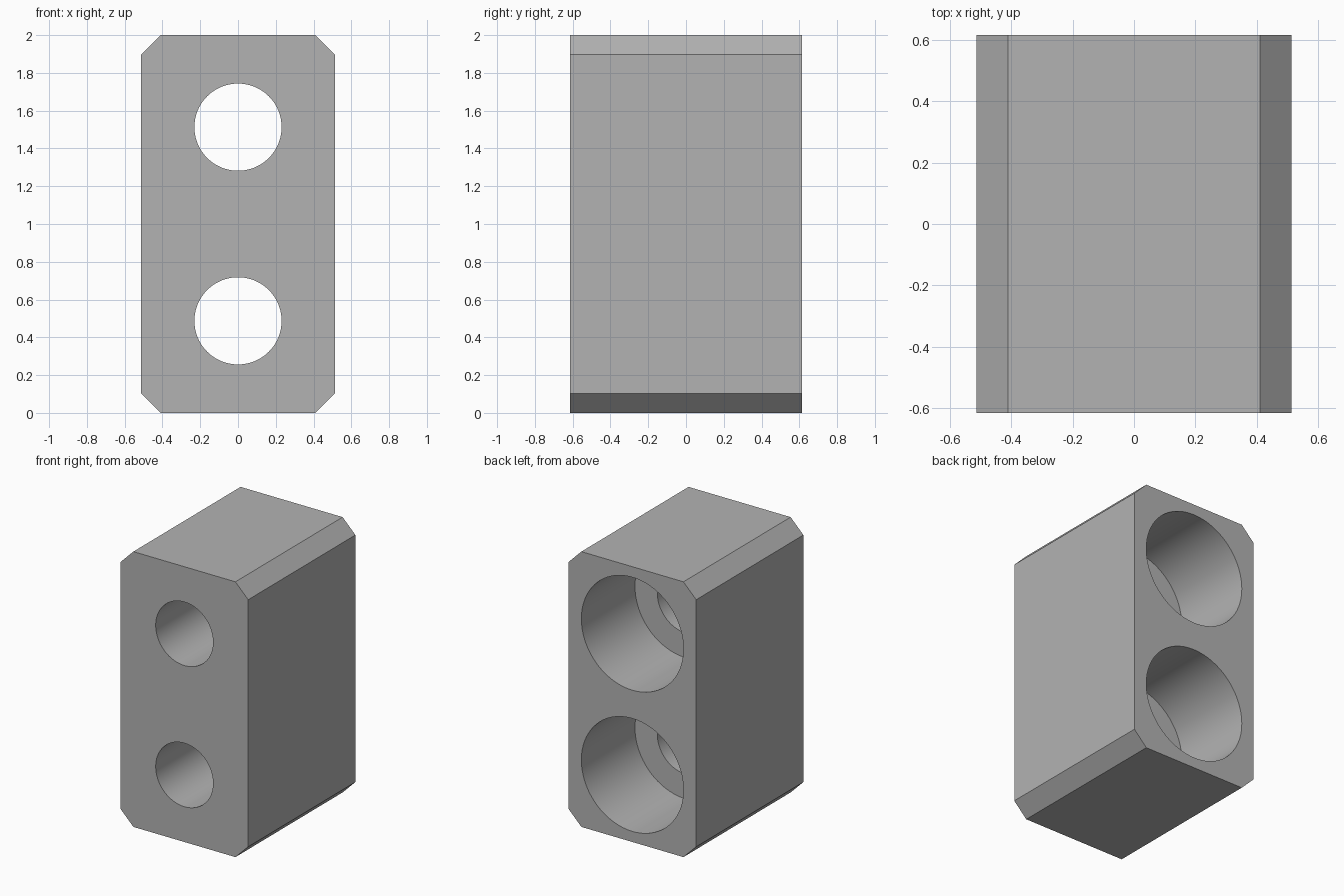
import bpy
import math

cube = bpy.data.objects.get("Cube")
if cube:
    bpy.data.objects.remove(cube, do_unlink=True)

UNIT = 2 / 19.5
WIDTH, DEPTH, HEIGHT = 10 * UNIT, 12 * UNIT, 2.0
CHAMFER = UNIT
HOLE_RADIUS, BORE_RADIUS = 2.25 * UNIT, 4 * UNIT
BORE_DEPTH = DEPTH / 2
HOLE_OFFSET = 5 * UNIT

grey = bpy.data.materials.new("light grey")
grey.use_nodes = True
colour = (0.45, 0.45, 0.45, 1)
grey.diffuse_color = colour
grey.node_tree.nodes["Principled BSDF"].inputs["Base Color"].default_value = colour


def chamfered_block(name):
    """Octagonal front outline extruded from front to back."""
    w, h, c = WIDTH / 2, HEIGHT / 2, CHAMFER
    corner = [(w, h - c), (w - c, h)]
    outline = corner + [(-x, z) for x, z in reversed(corner)]
    outline += [(-x, -z) for x, z in outline]
    n = len(outline)
    verts = [(x, y, z + h) for y in (-DEPTH / 2, DEPTH / 2) for x, z in outline]
    faces = [tuple(reversed(range(n))), tuple(range(n, 2 * n))]
    faces += [(i, (i + 1) % n, n + (i + 1) % n, n + i) for i in range(n)]
    # Outline runs anticlockwise seen from the front, so flip to face outwards
    faces = [tuple(reversed(f)) for f in faces]
    mesh = bpy.data.meshes.new(name)
    mesh.from_pydata(verts, [], faces)
    mesh.validate()
    obj = bpy.data.objects.new(name, mesh)
    bpy.context.collection.objects.link(obj)
    mesh.materials.append(grey)
    return obj


def drill(obj, radius, y_start, y_end, z):
    """Cut a round hole along y."""
    bpy.ops.mesh.primitive_cylinder_add(
        vertices=96, radius=radius, depth=y_end - y_start,
        location=(0, (y_start + y_end) / 2, z), rotation=(math.pi / 2, 0, 0))
    cutter = bpy.context.object
    cutter.hide_render = True
    cutter.data.materials.append(grey)
    mod = obj.modifiers.new("drill", "BOOLEAN")
    mod.operation, mod.solver, mod.object = "DIFFERENCE", "EXACT", cutter
    bpy.ops.object.select_all(action="DESELECT")
    bpy.context.view_layer.objects.active = obj
    obj.select_set(True)
    bpy.ops.object.modifier_apply(modifier=mod.name)
    bpy.data.objects.remove(cutter, do_unlink=True)


block = chamfered_block("block")

# Two through holes, each widened by a counterbore from the back
for side in (-1, 1):
    z = HEIGHT / 2 + side * HOLE_OFFSET
    drill(block, BORE_RADIUS, DEPTH / 2 - BORE_DEPTH, DEPTH, z)
    drill(block, HOLE_RADIUS, -DEPTH, DEPTH / 4, z)

bpy.ops.object.shade_smooth_by_angle(angle=math.radians(30))
